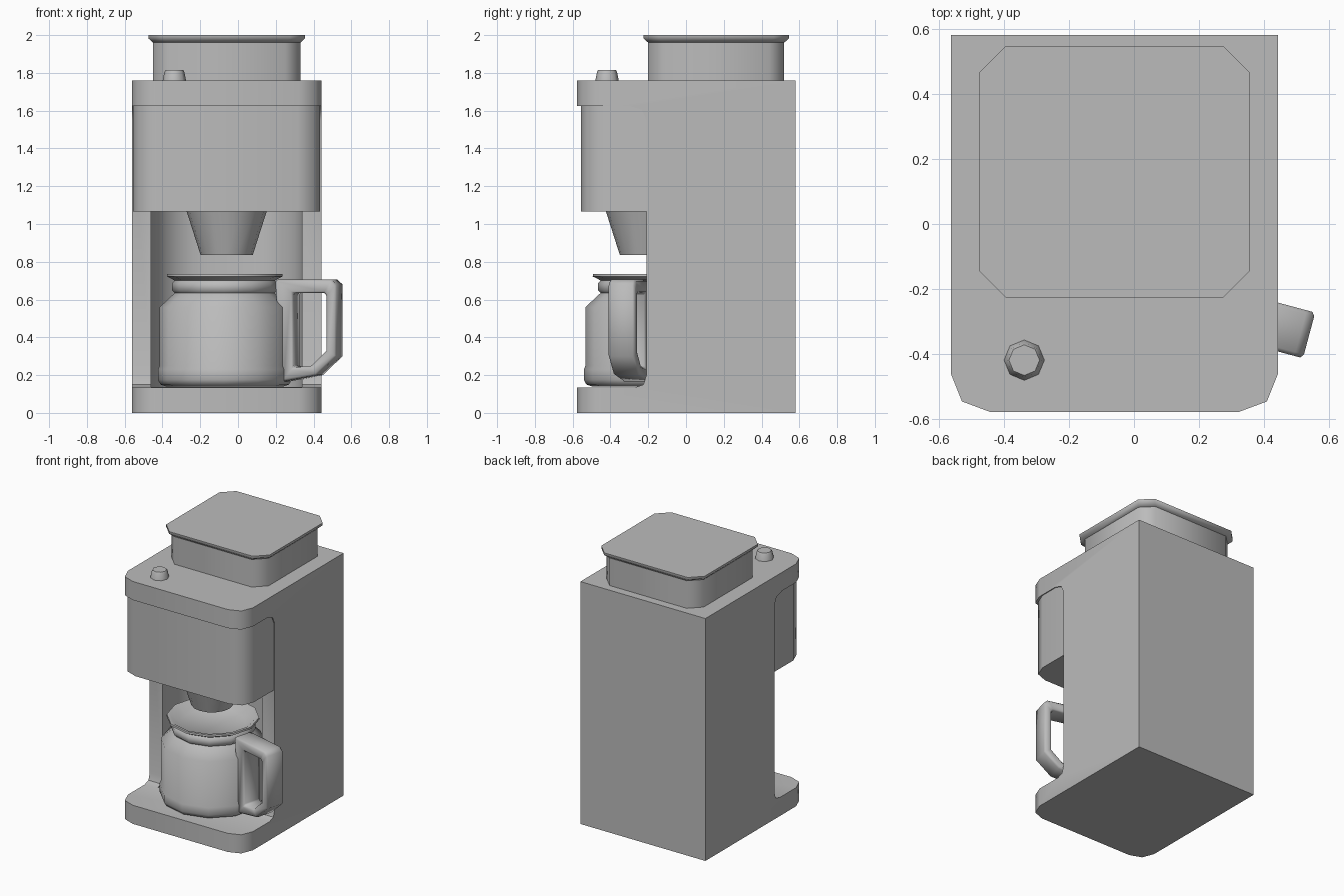
import bpy, bmesh
from math import cos, sin, pi, radians

if "Cube" in bpy.data.objects:
    bpy.data.objects.remove(bpy.data.objects["Cube"], do_unlink=True)

grey = bpy.data.materials.new("plain_grey")
grey.use_nodes = True
grey.diffuse_color = (0.5, 0.5, 0.5, 1)
grey.node_tree.nodes["Principled BSDF"].inputs["Base Color"].default_value = grey.diffuse_color


def loft(name, rings, closed=False):
    """Skin a row of equal rings; cap the ends, or join last to first."""
    bm = bmesh.new()
    rows = [[bm.verts.new(p) for p in ring] for ring in rings]
    pairs = list(zip(rows, rows[1:]))
    if closed:
        pairs.append((rows[-1], rows[0]))
    else:
        bm.faces.new(rows[0])
        bm.faces.new(rows[-1])
    for a, b in pairs:
        for i in range(len(a)):
            j = (i + 1) % len(a)
            bm.faces.new((a[i], a[j], b[j], b[i]))
    bmesh.ops.recalc_face_normals(bm, faces=bm.faces)
    mesh = bpy.data.meshes.new(name)
    bm.to_mesh(mesh)
    bm.free()
    mesh.materials.append(grey)
    obj = bpy.data.objects.new(name, mesh)
    bpy.context.collection.objects.link(obj)
    return obj


def select(obj):
    bpy.ops.object.select_all(action='DESELECT')
    obj.select_set(True)
    bpy.context.view_layer.objects.active = obj


def smooth(obj):
    select(obj)
    bpy.ops.object.shade_smooth_by_angle(angle=radians(50))


def prism(name, outline, z0, z1):
    return loft(name, [[(x, y, z) for x, y in outline] for z in (z0, z1)])


def lathe(name, centre, profile, sides):
    rings = []
    for r, z in profile:
        angles = [2 * pi * i / sides for i in range(sides)]
        rings.append([(centre[0] + r * cos(a), centre[1] + r * sin(a), z) for a in angles])
    obj = loft(name, rings)
    smooth(obj)
    return obj


def cut(obj, cutter):
    select(obj)
    mod = obj.modifiers.new("cut", 'BOOLEAN')
    mod.operation = 'DIFFERENCE'
    mod.solver = 'EXACT'
    mod.object = cutter
    bpy.ops.object.modifier_apply(modifier=mod.name)
    bpy.data.objects.remove(cutter, do_unlink=True)


MID = -0.06


def footprint(half, front, back):
    """Square back, softened front corners, mirrored about the middle."""
    side = [(half, back), (half, front + 0.117), (half - 0.034, front + 0.032),
            (half - 0.12, front)]
    return [(MID + x, y) for x, y in side] + [(MID - x, y) for x, y in reversed(side)]


# Main body, with the front bay and the rounded niche behind the pot
body = prism("body", footprint(0.502, -0.577, 0.58), 0, 1.76)
bay = [(-1, 0.135), (-0.27, 0.135), (-0.225, 0.15), (-0.21, 0.2),
       (-0.21, 1.55), (-0.235, 1.605), (-0.3, 1.625), (-1, 1.625)]
cut(body, loft("bay_cutter", [[(x, y, z) for y, z in bay] for x in (-1, 1)]))
R, W = 0.3, 0.4
arc = [(W - R + R * cos(a), -0.09 + R * sin(a)) for a in [i * pi / 12 for i in range(7)]]
niche = [(W, -0.28)] + arc
niche = [(MID + x, y) for x, y in niche] + [(MID - x, y) for x, y in reversed(niche)]
cut(body, prism("niche_cutter", niche, 0.136, 1.1))
smooth(body)

# Brewing housing and filter cone
smooth(prism("brew_housing", footprint(0.495, -0.555, 0.23), 1.065, 1.63))
lathe("filter_cone", (MID, -0.212), [(0.138, 0.835), (0.213, 1.07)], 16)

# Hopper and its flared lid
def hopper_ring(grow, z):
    a, b, c = 0.39 + grow, 0.36 + grow, 0.08
    pts = [(a, c - b), (a, b - c), (a - c, b), (c - a, b),
           (-a, b - c), (-a, c - b), (c - a, -b), (a - c, -b)]
    return [(MID + x, 0.16 + y, z) for x, y in pts]


smooth(loft("hopper", [hopper_ring(0, 1.75), hopper_ring(0, 1.965)]))
smooth(loft("hopper_lid", [hopper_ring(0, 1.96), hopper_ring(0.025, 1.983),
                           hopper_ring(0.025, 2.0)]))

# Control knob
lathe("knob", (-0.337, -0.418),
      [(0.063, 1.755), (0.053, 1.805), (0.047, 1.815)], 8)

# Coffee pot: foot band, wall, shoulder, neck ring, lip and sunken lid
POT = (-0.07, -0.187)
lathe("pot", POT,
      [(0.31, 0.14), (0.34, 0.15), (0.354, 0.175), (0.354, 0.23), (0.345, 0.25),
       (0.345, 0.56), (0.265, 0.635), (0.28, 0.65), (0.28, 0.685), (0.265, 0.7),
       (0.285, 0.712), (0.307, 0.722), (0.305, 0.735), (0.285, 0.735), (0.22, 0.685)], 12)

# Pot handle: a closed loop turned slightly toward the front
outer = [(0.29, 0.705), (0.6, 0.705), (0.627, 0.68), (0.627, 0.3), (0.52, 0.2), (0.33, 0.165)]
inner = [(0.39, 0.635), (0.56, 0.635), (0.572, 0.62), (0.572, 0.33), (0.49, 0.25), (0.39, 0.24)]
turn = radians(-15)


def handle_ring(loop, side):
    return [(POT[0] + r * cos(turn) - side * sin(turn),
             POT[1] + r * sin(turn) + side * cos(turn), z) for r, z in loop]


handle = loft("pot_handle", [handle_ring(outer, -0.065), handle_ring(inner, -0.065),
                             handle_ring(inner, 0.08), handle_ring(outer, 0.08)], closed=True)
select(handle)
bevel = handle.modifiers.new("soft_edges", 'BEVEL')
bevel.width = 0.012
bevel.segments = 1
bevel.limit_method = 'ANGLE'
bevel.angle_limit = radians(60)
bpy.ops.object.modifier_apply(modifier=bevel.name)
smooth(handle)
